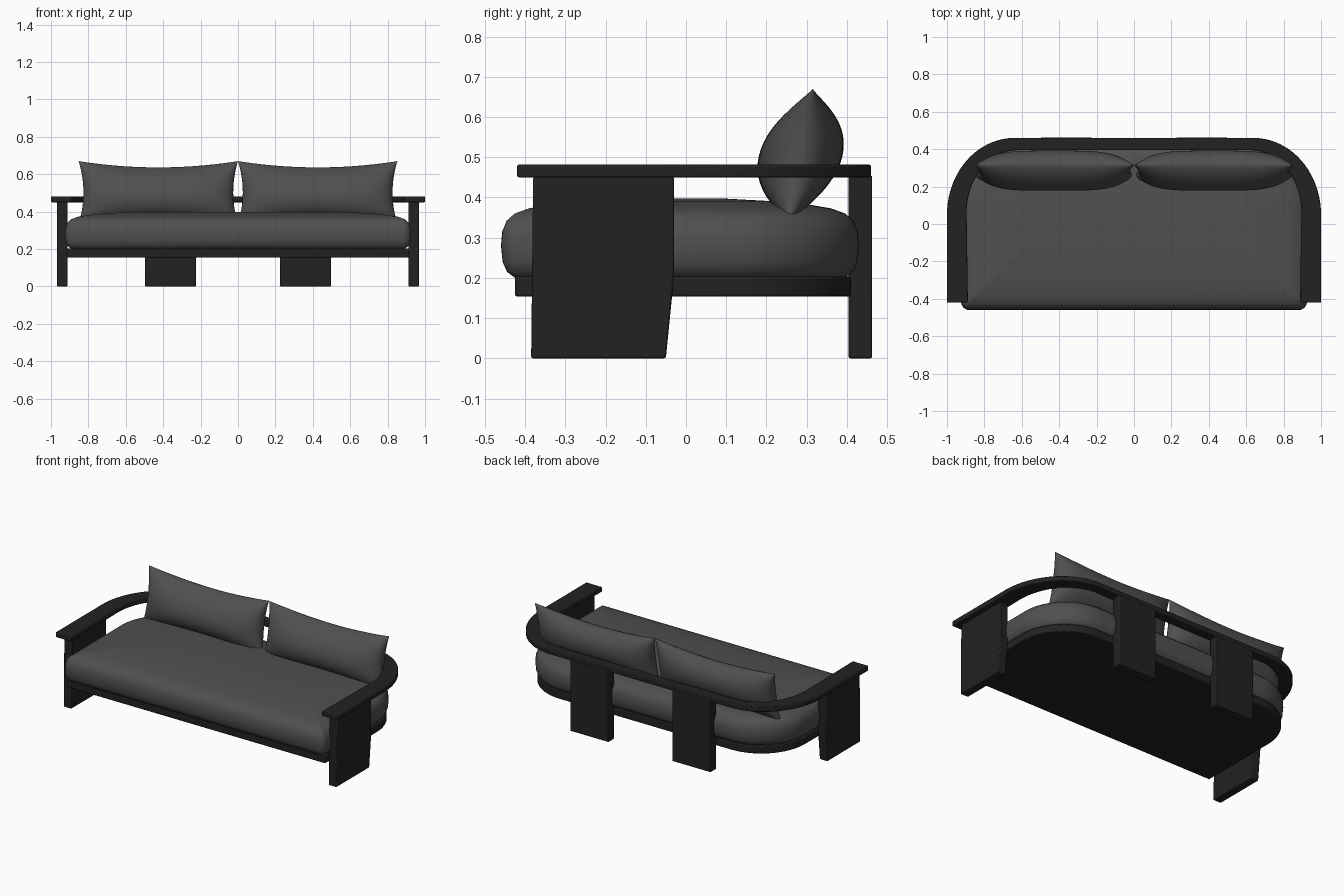
import bpy, bmesh, math
from mathutils import Vector

if "Cube" in bpy.data.objects:
    bpy.data.objects.remove(bpy.data.objects["Cube"])


def material(name, value):
    m = bpy.data.materials.new(name)
    m.diffuse_color = (value, value, value, 1)
    m.use_nodes = True
    m.node_tree.nodes["Principled BSDF"].inputs["Base Color"].default_value = m.diffuse_color
    return m


FRAME = material("black frame", 0.016)
FABRIC = material("charcoal fabric", 0.08)


def finish(name, bm, mat, angle=40, bevel=0):
    bmesh.ops.recalc_face_normals(bm, faces=bm.faces)
    me = bpy.data.meshes.new(name)
    bm.to_mesh(me)
    bm.free()
    ob = bpy.data.objects.new(name, me)
    bpy.context.collection.objects.link(ob)
    me.materials.append(mat)
    if bevel:
        b = ob.modifiers.new("soft edges", 'BEVEL')
        b.width, b.segments, b.limit_method = bevel, 2, 'ANGLE'
    bpy.ops.object.select_all(action='DESELECT')
    ob.select_set(True)
    bpy.context.view_layer.objects.active = ob
    bpy.ops.object.shade_smooth_by_angle(angle=math.radians(angle))
    return ob


def prism(name, pts, offset, mat, bevel=0.005):
    """Extrude a closed polygon of 3D points along offset."""
    bm = bmesh.new()
    face = bm.faces.new([bm.verts.new(p) for p in pts])
    ext = bmesh.ops.extrude_face_region(bm, geom=[face])
    verts = [v for v in ext["geom"] if isinstance(v, bmesh.types.BMVert)]
    bmesh.ops.translate(bm, verts=verts, vec=Vector(offset))
    return finish(name, bm, mat, bevel=bevel)


def arc(cx, cy, a, b, t0, t1, n):
    return [(cx + a * math.cos(math.radians(t0 + (t1 - t0) * i / n)),
             cy + b * math.sin(math.radians(t0 + (t1 - t0) * i / n)))
            for i in range(n + 1)]


def outline(hx, y0, y1, rf, rb):
    """Plan shape with small front corners and big back corners."""
    return (arc(hx - rf, y0 + rf, rf, rf, -90, 0, 6) + arc(hx - rb, y1 - rb, rb, rb, 0, 90, 16)
            + arc(rb - hx, y1 - rb, rb, rb, 90, 180, 16) + arc(rf - hx, y0 + rf, rf, rf, 180, 270, 6))


# U-shaped arm and back rail
outer = [(1, -0.42)] + arc(0.64, 0.05, 0.36, 0.41, 0, 90, 20)
inner = [(0.888, -0.42)] + arc(0.62, 0.06, 0.275, 0.335, 0, 90, 20)
flip = lambda pts: [(-x, y) for x, y in reversed(pts)]
loop = outer + flip(outer) + list(reversed(flip(inner))) + list(reversed(inner))
prism("rail", [(x, y, 0.45) for x, y in loop], (0, 0, 0.032), FRAME)

# panel legs under the arms and the back rail
for side, s in (("left", -1), ("right", 1)):
    prof = [(-0.385, 0), (-0.05, 0), (-0.03, 0.2), (-0.03, 0.452), (-0.38, 0.452)]
    prism(side + "_arm_leg", [(s * 0.912, y, z) for y, z in prof], (s * 0.055, 0, 0), FRAME)
    x0, x1 = s * 0.225, s * 0.498
    prism(side + "_back_leg", [(x0, 0.404, 0), (x1, 0.404, 0), (x1, 0.404, 0.455), (x0, 0.404, 0.455)],
          (0, 0.059, 0), FRAME)

# seat platform
prism("platform", [(x, y, 0.154) for x, y in outline(0.915, -0.425, 0.41, 0.01, 0.31)],
      (0, 0, 0.05), FRAME)

# seat cushion, stacked inset outlines forming a soft domed slab
bm = bmesh.new()
levels = [(0.06, 0.196), (0.035, 0.2), (0.015, 0.215), (0.004, 0.24), (0, 0.28), (0.003, 0.315),
          (0.014, 0.342), (0.034, 0.36), (0.07, 0.373), (0.13, 0.383), (0.22, 0.391), (0.33, 0.397),
          (0.4, 0.398)]
rings = []
for i, z in levels:
    pts = outline(0.925 - i, -0.46 + i, 0.43 - i, max(0.045 - i, 0.012), max(0.33 - i, 0.03))
    rings.append([bm.verts.new((x, y, z)) for x, y in pts])
for a, b in zip(rings, rings[1:]):
    for k in range(len(a)):
        j = (k + 1) % len(a)
        bm.faces.new((a[k], a[j], b[j], b[k]))
bm.faces.new(rings[0])
bm.faces.new(rings[-1])
finish("seat_cushion", bm, FABRIC, angle=60)

# two leaning back pillows with pinched corners
NU, NV = 36, 24
for side, s in (("left", -1), ("right", 1)):
    bm = bmesh.new()
    for face in (-1, 1):
        grid = []
        for i in range(NU + 1):
            u = -math.cos(math.pi * i / NU)
            row = []
            for j in range(NV + 1):
                v = -math.cos(math.pi * j / NV)
                x = s * 0.426 + 0.426 * u * (1 - 0.06 * (1 - v * v))
                z = 0.503 + 0.167 * v * (1 - 0.2 * (1 - u * u))
                t = 0.104 * max(0, 1 - u ** 4) ** 0.5 * max(0, 1 - v * v) ** 0.65
                row.append(bm.verts.new((x, 0.285 + 0.03 * v + face * t, z)))
            grid.append(row)
        for i in range(NU):
            for j in range(NV):
                bm.faces.new((grid[i][j], grid[i + 1][j], grid[i + 1][j + 1], grid[i][j + 1]))
    bmesh.ops.remove_doubles(bm, verts=bm.verts, dist=0.0002)
    finish(side + "_back_pillow", bm, FABRIC, angle=70)
